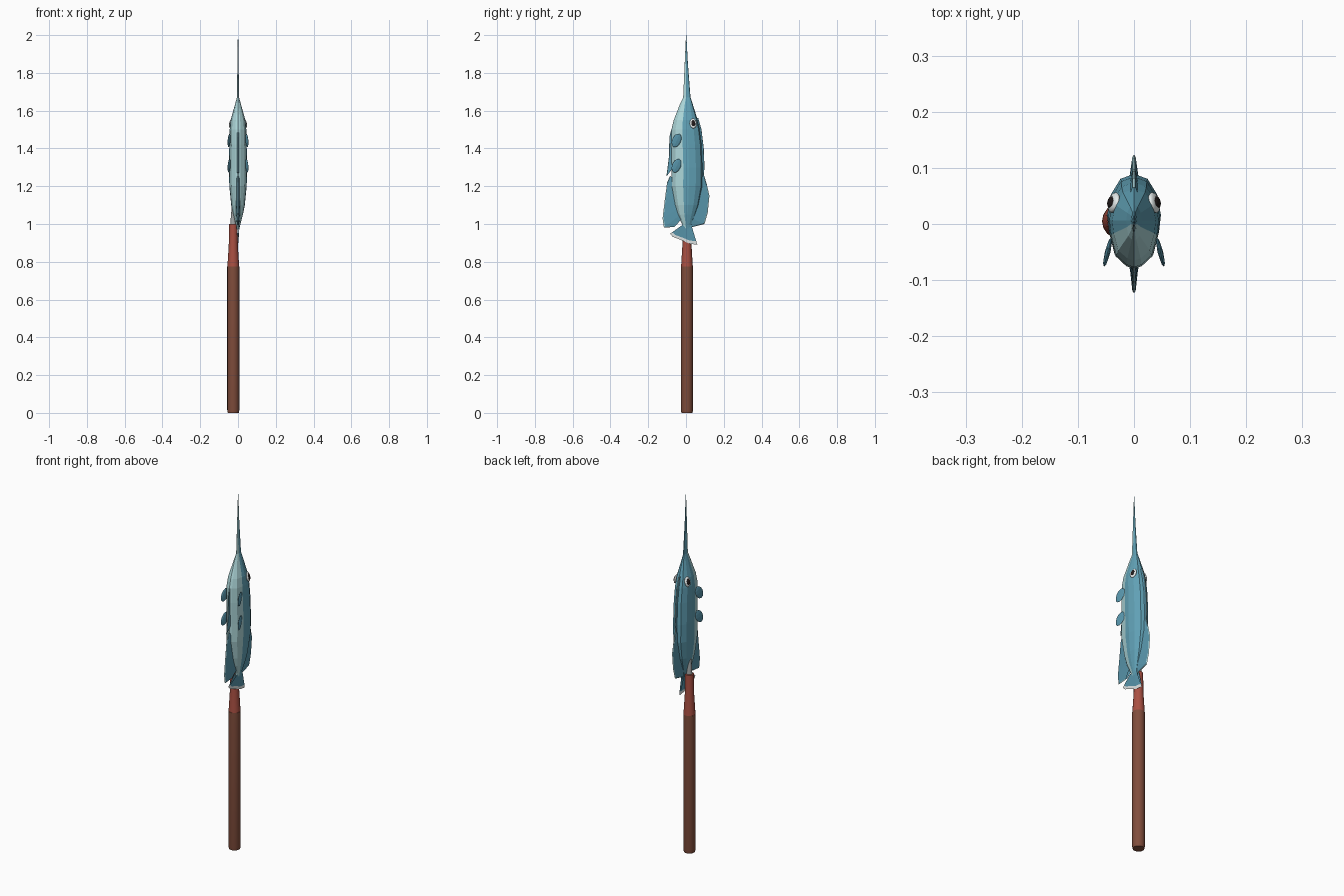
import bpy, bmesh, math
from mathutils import Matrix, Vector

if "Cube" in bpy.data.objects:
    bpy.data.objects.remove(bpy.data.objects["Cube"])


def material(name, r, g, b):
    m = bpy.data.materials.new(name)
    m.diffuse_color = (r, g, b, 1)
    m.use_nodes = True
    m.node_tree.nodes["Principled BSDF"].inputs["Base Color"].default_value = m.diffuse_color
    return m


BLUE = material("blue", 0.12, 0.36, 0.47)
PALE = material("pale", 0.42, 0.68, 0.70)
DARK = material("fin_blue", 0.10, 0.31, 0.42)
WHITE = material("white", 0.8, 0.85, 0.85)
BLACK = material("black", 0.015, 0.01, 0.01)
BROWN = material("brown", 0.22, 0.075, 0.045)
RED = material("red", 0.40, 0.08, 0.055)
GREY = material("grey", 0.35, 0.37, 0.37)


def finish(name, bm, *mats):
    bmesh.ops.remove_doubles(bm, verts=bm.verts, dist=1e-5)
    bmesh.ops.recalc_face_normals(bm, faces=bm.faces)
    me = bpy.data.meshes.new(name)
    bm.to_mesh(me)
    bm.free()
    for m in mats:
        me.materials.append(m)
    ob = bpy.data.objects.new(name, me)
    bpy.context.collection.objects.link(ob)
    return ob


def loft(bm, rings, mat=lambda i, j: 0, closed=True):
    vs = [[bm.verts.new(p) for p in r] for r in rings]
    n = len(rings[0])
    for i in range(len(vs) - 1):
        for j in range(n if closed else n - 1):
            k = (j + 1) % n
            f = bm.faces.new((vs[i][j], vs[i][k], vs[i + 1][k], vs[i + 1][j]))
            f.material_index = mat(i, j)
    if closed:
        bm.faces.new(vs[0])
        bm.faces.new(vs[-1])


# Turned shaft parts
def turned(name, profile, mat, smooth=True):
    bm = bmesh.new()
    n = 16
    loft(bm, [[(-0.025 + r * math.cos(2 * math.pi * k / n),
                0.005 + r * math.sin(2 * math.pi * k / n), z)
               for k in range(n)] for r, z in profile])
    ob = finish(name, bm, mat)
    if smooth:
        bpy.context.view_layer.objects.active = ob
        ob.select_set(True)
        bpy.ops.object.shade_smooth_by_angle(angle=math.radians(30))
        ob.select_set(False)


turned("handle", [(0.029, 0), (0.032, 0.015), (0.032, 0.775)], BROWN)
turned("socket", [(0.031, 0.775), (0.024, 0.89), (0.023, 1.0)], RED)
turned("tang", [(0.015, 0.995), (0.013, 1.04), (0.006, 1.11)], GREY)

# Body with long bill: z, belly y, back y, half width
stations = [(2.0, 0, 0.002, 0.001), (1.85, -0.007, 0.010, 0.003),
            (1.67, -0.015, 0.024, 0.006), (1.64, -0.030, 0.034, 0.014),
            (1.55, -0.065, 0.062, 0.039), (1.5, -0.077, 0.074, 0.044),
            (1.42, -0.080, 0.084, 0.046), (1.3, -0.077, 0.089, 0.048),
            (1.2, -0.078, 0.088, 0.046), (1.1, -0.060, 0.068, 0.036),
            (1.05, -0.045, 0.050, 0.026), (1.0, -0.021, 0.030, 0.013),
            (0.97, -0.018, 0.027, 0.006)]
half = [(0, 0), (0.3, 0.03), (0.72, 0.14), (0.93, 0.38), (1, 0.56),
        (0.86, 0.78), (0.5, 0.95), (0, 1)]
section = half + [(-x, t) for x, t in half[-2:0:-1]]
bm = bmesh.new()
loft(bm, [[(x * w, a + t * (b - a), z) for x, t in section]
          for z, a, b, w in stations],
     lambda i, j: 1 if j < 3 or j > 10 else 0)
finish("fish_body", bm, BLUE, PALE)


# Flat fins: thick at the root, sharp at a pale rim
def fin(name, root, edge, thick, rim=0.9):
    bm = bmesh.new()
    for s in (-1, 1):
        rows = []
        for f, t in ((0, thick), (rim, thick * 0.3), (1, 0)):
            rows.append([(s * t, a + (c - a) * f, b + (d - b) * f)
                         for (a, b), (c, d) in zip(root, edge)])
        loft(bm, rows, lambda i, j: i, closed=False)
    finish(name, bm, DARK, PALE if rim > 0.85 else WHITE)


fin("rear_back_fin",
    [(0.075, 1.26), (0.07, 1.2), (0.06, 1.14), (0.05, 1.08), (0.03, 1.03), (0.02, 1.0)],
    [(0.092, 1.27), (0.11, 1.21), (0.124, 1.15), (0.115, 1.06), (0.098, 1.0), (0.025, 0.982)],
    0.010, 0.93)
fin("rear_belly_fin",
    [(-0.065, 1.24), (-0.065, 1.19), (-0.055, 1.13), (-0.045, 1.08), (-0.03, 1.05), (-0.02, 1.03)],
    [(-0.085, 1.255), (-0.10, 1.22), (-0.112, 1.13), (-0.124, 1.03), (-0.117, 0.98), (-0.06, 0.985)],
    0.010, 0.93)
fin("front_back_fin",
    [(0.05, 1.56), (0.065, 1.5), (0.07, 1.4), (0.07, 1.3), (0.07, 1.25)],
    [(0.065, 1.56), (0.082, 1.5), (0.094, 1.4), (0.098, 1.3), (0.092, 1.24)], 0.009, 0.95)
fin("front_belly_fin",
    [(-0.06, 1.5), (-0.06, 1.46), (-0.06, 1.38), (-0.06, 1.31)],
    [(-0.078, 1.5), (-0.088, 1.46), (-0.09, 1.36), (-0.104, 1.25)], 0.008, 0.95)
fin("tail_fin",
    [(-0.019, 0.995), (-0.006, 0.99), (0.005, 0.99), (0.015, 0.99), (0.028, 0.995)],
    [(-0.085, 0.948), (-0.07, 0.932), (-0.025, 0.915), (0.018, 0.896), (0.06, 0.89)],
    0.008, 0.82)

# Paired side fins
for s, side in ((1, "right"), (-1, "left")):
    for z, place in ((1.442, "upper"), (1.308, "lower")):
        bm = bmesh.new()
        bmesh.ops.create_uvsphere(bm, u_segments=8, v_segments=6, radius=1)
        m = (Matrix.Translation((s * 0.047, -0.050, z))
             @ Matrix.Rotation(s * math.radians(14), 4, 'Z')
             @ Matrix.Rotation(math.radians(-25), 4, 'X')
             @ Matrix.Diagonal((0.005, 0.024, 0.039, 1)))
        bm.transform(m)
        finish(f"{place}_side_fin_{side}", bm, DARK)

    # Eyes: white ball with a dark pupil on its outer face
    out = Vector((s * 0.95, 0.2, 0.25)).normalized()
    for name, mat, r, d in (("eye", WHITE, (0.008, 0.019, 0.027), 0.0),
                            ("pupil", BLACK, (0.005, 0.011, 0.017), 0.0055)):
        bm = bmesh.new()
        bmesh.ops.create_uvsphere(bm, u_segments=12, v_segments=8, radius=1)
        bm.transform(Matrix.Translation(Vector((s * 0.036, 0.038, 1.532)) + out * d)
                     @ Matrix.Rotation(s * math.radians(14), 4, 'Z')
                     @ Matrix.Rotation(-s * math.radians(14), 4, 'Y')
                     @ Matrix.Diagonal((*r, 1)))
        ob = finish(f"{name}_{side}", bm, mat)
        ob.data.shade_smooth()
